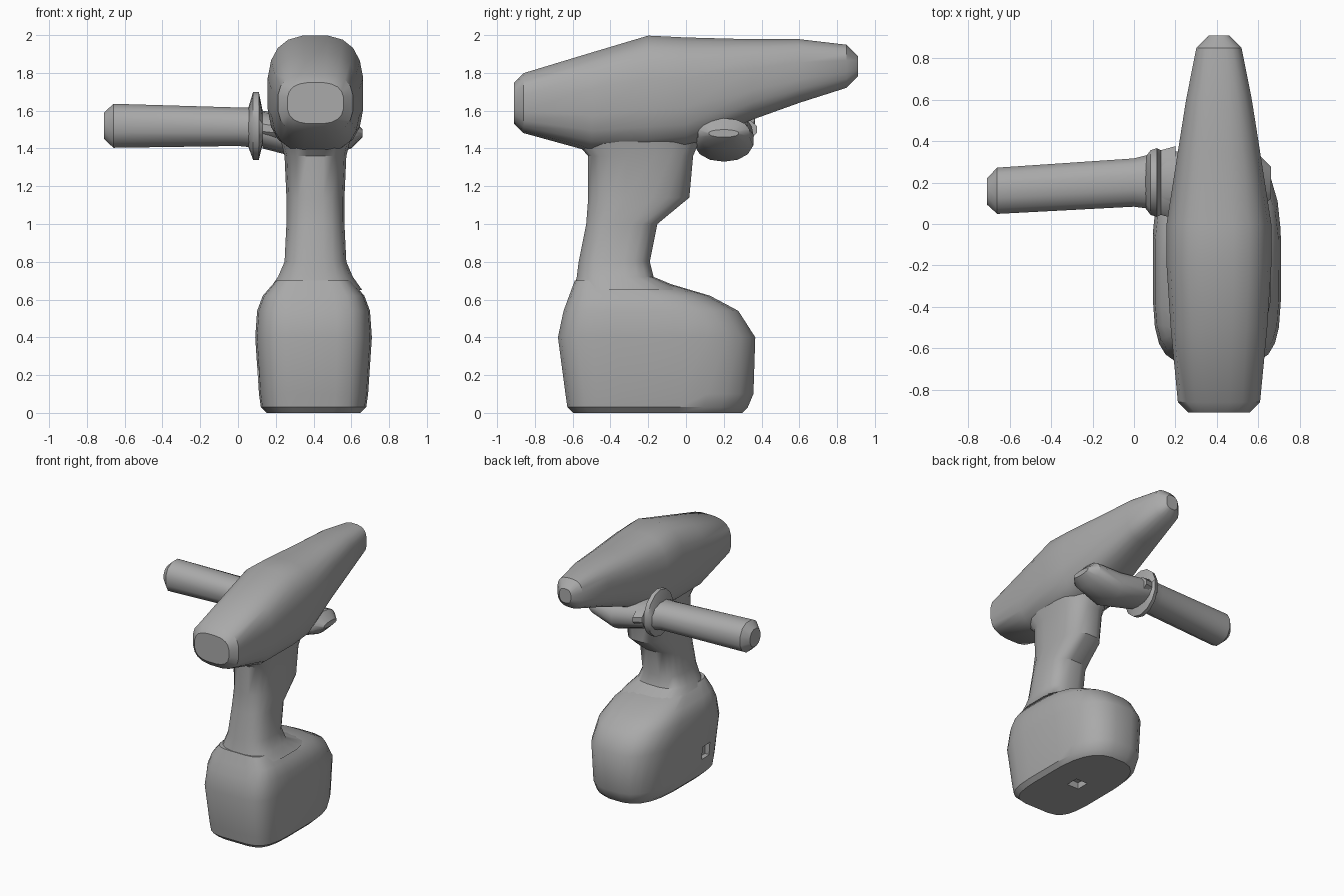
import bpy, bmesh, math

cube = bpy.data.objects.get("Cube")
if cube:
    bpy.data.objects.remove(cube)

grey = bpy.data.materials.new("plain grey")
grey.use_nodes = True
grey.diffuse_color = (0.4, 0.4, 0.4, 1)
grey.node_tree.nodes["Principled BSDF"].inputs["Base Color"].default_value = grey.diffuse_color


def power(value, exponent):
    return math.copysign(abs(value) ** (2 / exponent), value)


def rounded_end(section, step):
    """An extra ring beyond an end, shrunk by the same amount it moves out."""
    position, half, low, high = section
    inset = abs(step)
    return (position + step, half - inset, low + inset, high - inset)


def loft(name, axis, centre, sections, lean=0, start=0, end=0, sides=20,
         low_exponent=2.8, high_exponent=2.8):
    """Skin rounded sections (position along axis, half width, low, high).

    The middle of the width lies at centre and drifts by lean along the axis.
    Start and end give the size of the rounded rims."""
    if start:
        sections = [rounded_end(sections[0], -start)] + sections
    if end:
        sections = sections + [rounded_end(sections[-1], end)]
    bm = bmesh.new()
    rings = []
    for position, half, low, high in sections:
        ring = []
        for i in range(sides):
            angle = math.tau * (i + 0.5) / sides
            exponent = high_exponent if math.sin(angle) > 0 else low_exponent
            across = centre + lean * position + half * power(math.cos(angle), exponent)
            along = (low + high) / 2 + (high - low) / 2 * power(math.sin(angle), exponent)
            point = [across, along]
            point.insert(axis, position)
            ring.append(bm.verts.new(point))
        rings.append(ring)
    for ring, following in zip(rings, rings[1:]):
        for i in range(sides):
            j = (i + 1) % sides
            bm.faces.new((ring[i], ring[j], following[j], following[i]))
    bm.faces.new(rings[0])
    bm.faces.new(rings[-1])
    bmesh.ops.recalc_face_normals(bm, faces=bm.faces)
    mesh = bpy.data.meshes.new(name)
    bm.to_mesh(mesh)
    bm.free()
    mesh.materials.append(grey)
    part = bpy.data.objects.new(name, mesh)
    bpy.context.collection.objects.link(part)
    bpy.ops.object.select_all(action="DESELECT")
    part.select_set(True)
    bpy.context.view_layer.objects.active = part
    bpy.ops.object.shade_smooth_by_angle(angle=math.radians(35))
    return part


def cut_pocket(part, label, location):
    """Sink a small square pocket into a part."""
    bpy.ops.mesh.primitive_cube_add(size=0.1, location=location)
    cutter = bpy.context.object
    cutter.name = label + "_pocket_cutter"
    cutter.data.materials.append(grey)
    cutter.hide_render = True
    cutter.hide_set(True)
    pocket = part.modifiers.new(label + "_pocket", "BOOLEAN")
    pocket.operation = "DIFFERENCE"
    pocket.object = cutter


X, Y, Z = range(3)
BODY_X = 0.41      # middle plane of the housing, grip and battery
HANDLE_Y = 0.2     # middle of the side handle where it meets the body

# Motor housing tapering to the chuck
loft("motor_housing", Y, BODY_X, [
    (-0.86, 0.2, 1.48, 1.8),
    (-0.5, 0.235, 1.38, 1.91),
    (-0.2, 0.255, 1.38, 2),
    (0, 0.255, 1.4, 1.99),
    (0.35, 0.2, 1.55, 1.98),
    (0.6, 0.16, 1.64, 1.98),
    (0.85, 0.11, 1.72, 1.95),
], start=0.05, end=0.06)

# Grip with the trigger bulge at its back
loft("grip", Z, BODY_X, [
    (0.65, 0.25, -0.6, 0),
    (0.72, 0.2, -0.58, -0.17),
    (0.8, 0.165, -0.57, -0.19),
    (1, 0.155, -0.53, -0.15),
    (1.14, 0.155, -0.52, 0.02),
    (1.36, 0.165, -0.52, 0.04),
    (1.5, 0.2, -0.65, 0.1),
])

# Battery pack, squarer at the front and rounder at the back
battery = loft("battery_pack", Z, 0.4, [
    (0.03, 0.28, -0.63, 0.33),
    (0.1, 0.29, -0.64, 0.36),
    (0.4, 0.31, -0.68, 0.37),
    (0.54, 0.3, -0.65, 0.28),
    (0.62, 0.27, -0.62, 0.13),
    (0.7, 0.2, -0.59, -0.14),
], start=0.03, sides=24, low_exponent=4.5)

# Small pockets in the battery's side and underside
cut_pocket(battery, "side", (0.1, -0.4, 0.2))
cut_pocket(battery, "base", (0.4, -0.15, 0))

# Auxiliary handle reaching out to the side
loft("side_handle", X, HANDLE_Y, [
    (-0.66, 0.115, 1.4, 1.64),
    (0, 0.12, 1.41, 1.62),
    (0.1, 0.14, 1.4, 1.62),
], lean=0.06, start=0.05, sides=12, low_exponent=2.3, high_exponent=2.3)

# Flared guard at the root of the handle
loft("handle_guard", X, HANDLE_Y, [
    (0.05, 0.12, 1.42, 1.6),
    (0.08, 0.16, 1.34, 1.7),
    (0.11, 0.17, 1.34, 1.7),
    (0.13, 0.16, 1.42, 1.6),
    (0.2, 0.18, 1.42, 1.58),
], sides=14, low_exponent=2, high_exponent=2)

# Clamp collar passing under the housing
loft("clamp_collar", X, HANDLE_Y, [
    (0.13, 0.15, 1.4, 1.6),
    (0.4, 0.16, 1.33, 1.56),
    (0.6, 0.14, 1.4, 1.56),
], end=0.06, sides=14, low_exponent=2.2, high_exponent=2.2)
